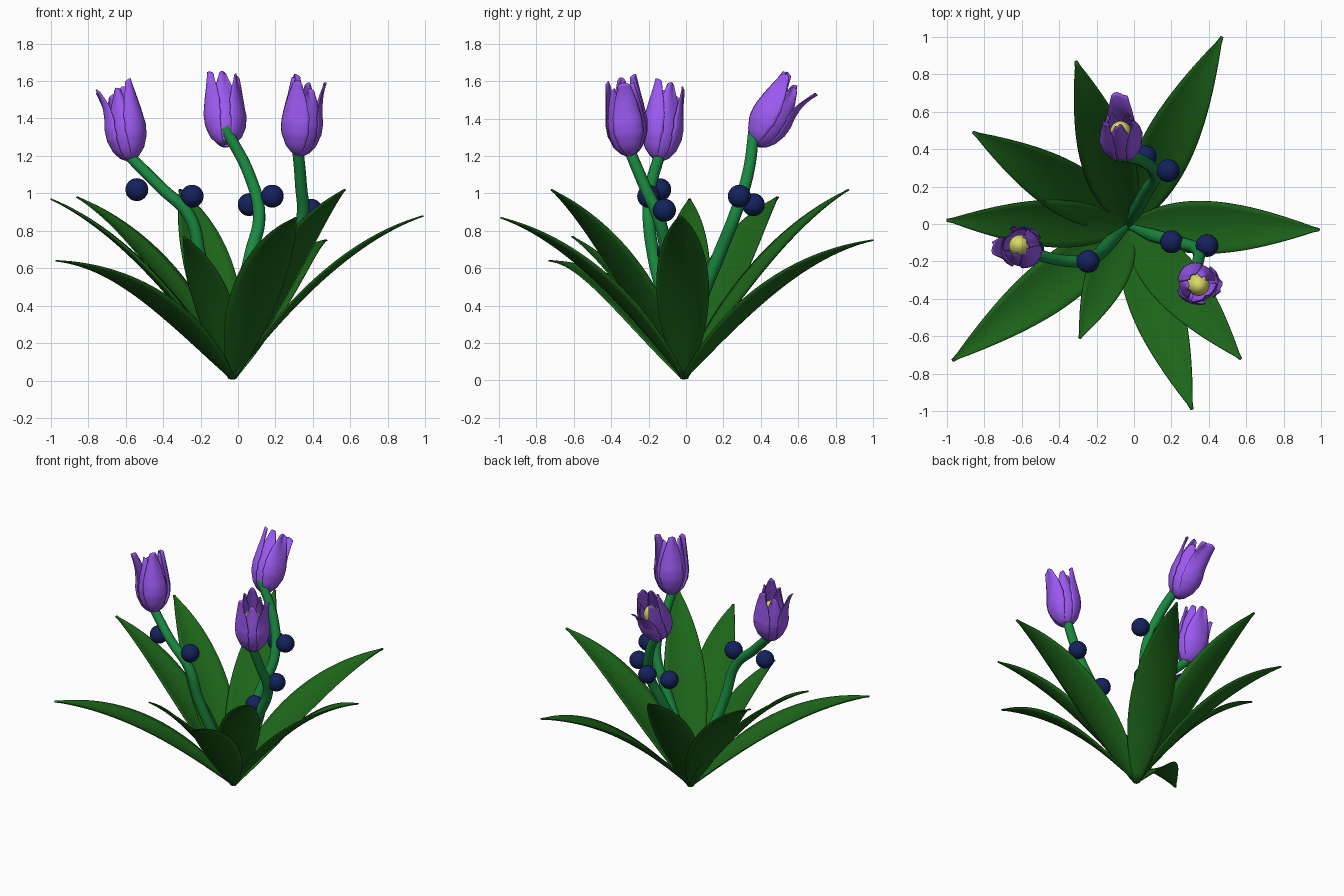
import bpy, bmesh, math
from mathutils import Vector, Matrix

if "Cube" in bpy.data.objects:
    bpy.data.objects.remove(bpy.data.objects["Cube"])


def material(name, rgb):
    m = bpy.data.materials.new(name)
    m.diffuse_color = (*rgb, 1)
    m.use_nodes = True
    m.node_tree.nodes["Principled BSDF"].inputs["Base Color"].default_value = m.diffuse_color
    return m


LEAF = material("leaf_green", (0.012, 0.13, 0.01))
STEM = material("stem_green", (0.01, 0.25, 0.05))
PETAL = material("petal_purple", (0.33, 0.10, 0.88))
BERRY = material("berry_blue", (0.007, 0.016, 0.11))
PISTIL = material("pistil_yellow", (0.70, 0.70, 0.13))


def lerp(table, t):
    for (a, va), (b, vb) in zip(table, table[1:]):
        if t <= b:
            return va + (vb - va) * (t - a) / (b - a)
    return table[-1][1]


def add_sheet(bm, f, nt, nu):
    """Grid surface: f(t, u) with t in 0..1 along, u in -1..1 across."""
    rows = [[bm.verts.new(f(i / nt, 2 * j / nu - 1)) for j in range(nu + 1)]
            for i in range(nt + 1)]
    for a, b in zip(rows, rows[1:]):
        for j in range(nu):
            bm.faces.new((a[j], a[j + 1], b[j + 1], b[j]))


def finish(name, bm, mat, thick=0):
    me = bpy.data.meshes.new(name)
    bm.to_mesh(me)
    bm.free()
    me.materials.append(mat)
    me.shade_smooth()
    ob = bpy.data.objects.new(name, me)
    bpy.context.collection.objects.link(ob)
    if thick:
        mod = ob.modifiers.new("thickness", 'SOLIDIFY')
        mod.thickness = thick
        mod.offset = 0
    return ob


def ball(name, pos, radius, mat, rot=None, stretch=1):
    bm = bmesh.new()
    bmesh.ops.create_uvsphere(bm, u_segments=24, v_segments=16, radius=radius)
    m = Matrix.Translation(pos)
    if rot:
        m = m @ rot.to_matrix().to_4x4()
    bm.transform(m @ Matrix.Diagonal((1, 1, stretch, 1)))
    finish(name, bm, mat)


# Arching leaves: tip position and width factor
BASE = Vector((-0.03, -0.01, 0.01))
LEAVES = [((0.47, 1.0, 0.75), 1), ((-0.31, 0.87, 1.02), 1), ((-0.86, 0.49, 0.98), 1),
          ((-1.0, 0.02, 0.97), 0.9), ((-0.97, -0.73, 0.64), 1), ((-0.29, -0.61, 0.77), 0.8),
          ((0.31, -0.99, 0.87), 1), ((0.57, -0.72, 1.02), 1), ((0.99, -0.03, 0.88), 1)]


def leaf(i, tip, width):
    tip = Vector(tip)
    flat = Vector((tip.x - BASE.x, tip.y - BASE.y, 0))
    side = Vector((-flat.y, flat.x, 0)).normalized()
    ctrl = (BASE + tip) / 2 + Vector((0, 0, 0.275 * min(1, flat.length)))
    up = side.cross(tip - BASE).normalized()
    if up.z < 0:
        up = -up

    def f(t, u):
        p = BASE * (1 - t) ** 2 + ctrl * 2 * t * (1 - t) + tip * t * t
        w = 0.14 * width * max(0, math.sin(math.pi * t ** 0.75)) ** 0.9
        w = max(w, 0.02 if t < 0.1 else 0.007)
        return p + side * w * u + up * (0.22 * w * (u * u - 0.5))

    bm = bmesh.new()
    add_sheet(bm, f, 28, 8)
    finish(f"leaf_{i}", bm, LEAF, 0.007)


for i, (tip, width) in enumerate(LEAVES):
    leaf(i, tip, width)


# Curved stems
def stem(i, pts):
    cu = bpy.data.curves.new(f"stem_{i}", 'CURVE')
    cu.dimensions = '3D'
    cu.bevel_depth = 1
    cu.bevel_resolution = 4
    cu.use_fill_caps = True
    cu.resolution_u = 10
    sp = cu.splines.new('BEZIER')
    sp.bezier_points.add(len(pts) - 1)
    for k, (bp, p) in enumerate(zip(sp.bezier_points, pts)):
        bp.co = p
        bp.radius = 0.038 - 0.008 * k / (len(pts) - 1) if k else 0.015
        bp.handle_left_type = bp.handle_right_type = 'AUTO'
    cu.materials.append(STEM)
    ob = bpy.data.objects.new(f"stem_{i}", cu)
    bpy.context.collection.objects.link(ob)
    bpy.ops.object.select_all(action='DESELECT')
    ob.select_set(True)
    bpy.context.view_layer.objects.active = ob
    bpy.ops.object.convert(target='MESH')


# Flower heads: overlapping cupped petals around a pistil
RADIUS = [(0, 0.015), (0.05, 0.05), (0.14, 0.082), (0.3, 0.107), (0.45, 0.112),
          (0.65, 0.1), (0.85, 0.082), (1, 0.068)]
WIDTH = [(0, 0.015), (0.15, 0.06), (0.35, 0.09), (0.55, 0.085), (0.75, 0.058),
         (0.9, 0.033), (1, 0.02)]


def flower(i, base, axis, flare_angle, flare_size):
    base = Vector(base)
    rot = Vector((0, 0, 1)).rotation_difference(Vector(axis))
    bm = bmesh.new()
    for k in range(6):
        outer = k % 2 == 0
        ang = math.radians(flare_angle + 60 * k)
        flare = flare_size if k == 0 else (0.015 if outer else 0.0)
        height = (0.40, 0.39, 0.43, 0.42, 0.41, 0.37)[k]

        def f(t, u):
            r = lerp(RADIUS, t) * (1 if outer else 0.87)
            a = ang + u * lerp(WIDTH, t) / max(r, 0.03)
            r += flare * max(0, t - 0.5) ** 2 * 4 + 0.008 * t * math.sin(3 * u + k)
            z = height * t - 0.015 * u * u * t
            return base + rot @ Vector((r * math.cos(a), r * math.sin(a), z))

        add_sheet(bm, f, 20, 10)
    finish(f"petals_{i}", bm, PETAL, 0.005)
    ball(f"pistil_{i}", base + rot @ Vector((0, 0, 0.22)), 0.06, PISTIL, rot, 1.5)


STEMS = [
    [(-0.03, -0.01, 0.02), (-0.12, -0.09, 0.35), (-0.2, -0.17, 0.65), (-0.26, -0.2, 0.88),
     (-0.41, -0.19, 1.03), (-0.59, -0.14, 1.21)],
    [(-0.03, -0.01, 0.02), (0.01, 0.07, 0.4), (0.07, 0.18, 0.68), (0.113, 0.26, 0.88),
     (0.06, 0.33, 1.1), (-0.07, 0.365, 1.35)],
    [(-0.03, -0.01, 0.02), (0.1, -0.06, 0.35), (0.24, -0.1, 0.63), (0.34, -0.14, 0.85),
     (0.335, -0.23, 1.06), (0.318, -0.31, 1.25)],
]
HEADS = [((-0.575, -0.145, 1.175), (-0.06, 0.05, 0.4), 195, 0.06),
         ((-0.06, 0.375, 1.255), (-0.02, 0.2, 0.36), 90, 0.08),
         ((0.33, -0.3, 1.2), (0.025, -0.045, 0.42), 5, 0.045)]
for i, (pts, head) in enumerate(zip(STEMS, HEADS)):
    stem(i, pts)
    flower(i, *head)

# Berries beside the stems
for i, p in enumerate([(-0.54, -0.14, 1.02), (-0.245, -0.2, 0.985), (0.06, 0.36, 0.94),
                       (0.183, 0.285, 0.985), (0.39, -0.115, 0.91), (0.2, -0.095, 0.69)]):
    ball(f"berry_{i}", p, 0.061, BERRY)
